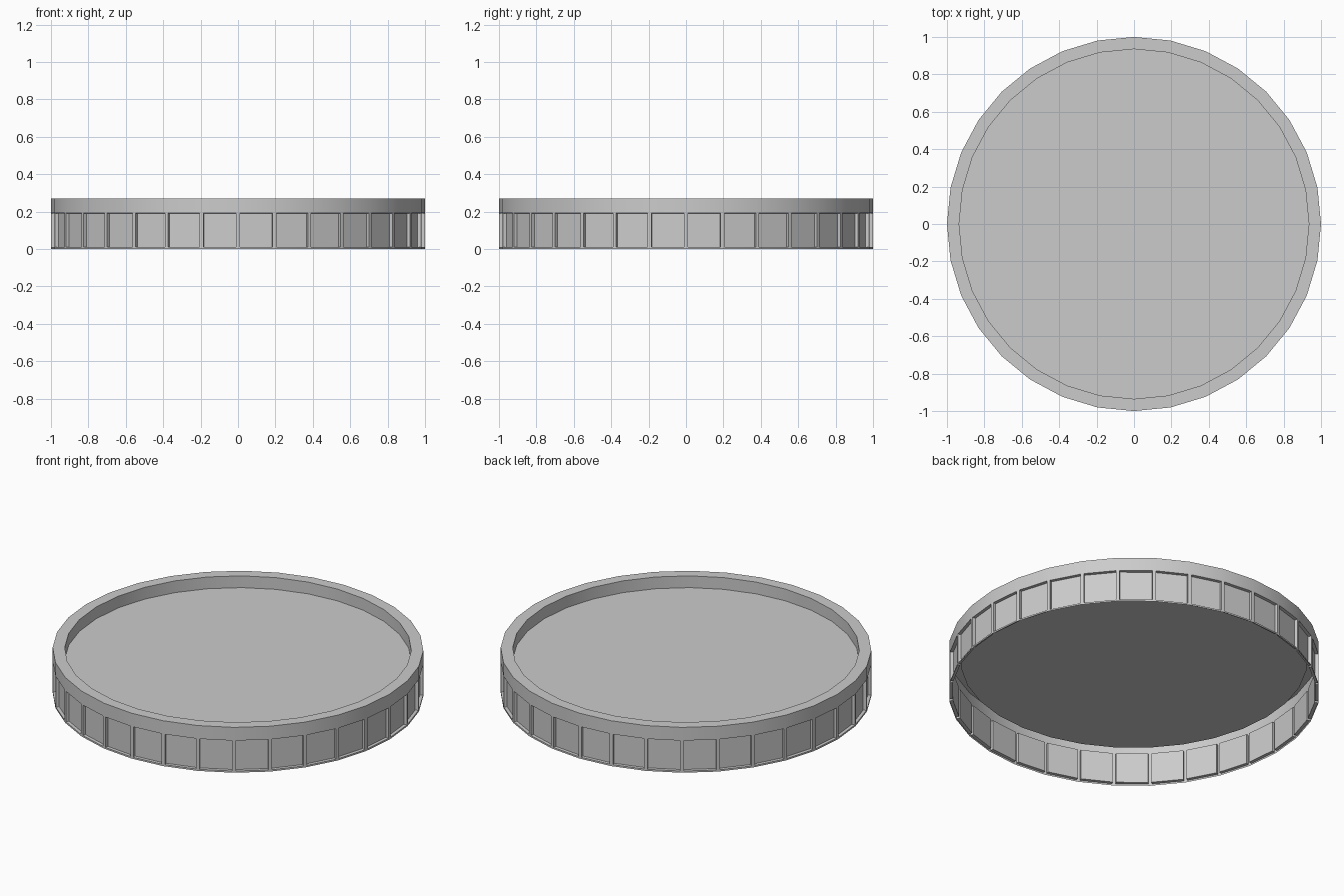
import bpy, bmesh
from math import cos, sin, tau

if "Cube" in bpy.data.objects:
    bpy.data.objects.remove(bpy.data.objects["Cube"])

SIDES = 32
# (radius, height) from the open foot, up the wall, over the lip, down to the floor
PROFILE = [(1.0, 0.0), (1.0, 0.201), (1.0, 0.27), (0.935, 0.27), (0.935, 0.2)]

bm = bmesh.new()
rings = [[bm.verts.new((r * cos(tau * i / SIDES), r * sin(tau * i / SIDES), z))
          for i in range(SIDES)] for r, z in PROFILE]

# Thin shell: outer wall, lip and inner wall
bands = []
for lo, hi in zip(rings, rings[1:]):
    bands.append([bm.faces.new((lo[i], lo[(i + 1) % SIDES], hi[(i + 1) % SIDES], hi[i]))
                  for i in range(SIDES)])

# Tray floor, underside left hollow
bm.faces.new(rings[-1])
bm.normal_update()

# Recessed panel in every lower wall facet
panels = bands[0]
bmesh.ops.inset_individual(bm, faces=panels, thickness=0.014, depth=0.0)
bm.normal_update()
bmesh.ops.inset_individual(bm, faces=panels, thickness=0.001, depth=-0.018)

mesh = bpy.data.meshes.new("round_tray")
bm.to_mesh(mesh)
bm.free()
tray = bpy.data.objects.new("round_tray", mesh)
bpy.context.collection.objects.link(tray)

# Smooth round wall with crisp lip and panel edges
bpy.context.view_layer.objects.active = tray
tray.select_set(True)
bpy.ops.object.shade_smooth_by_angle(angle=0.52)
